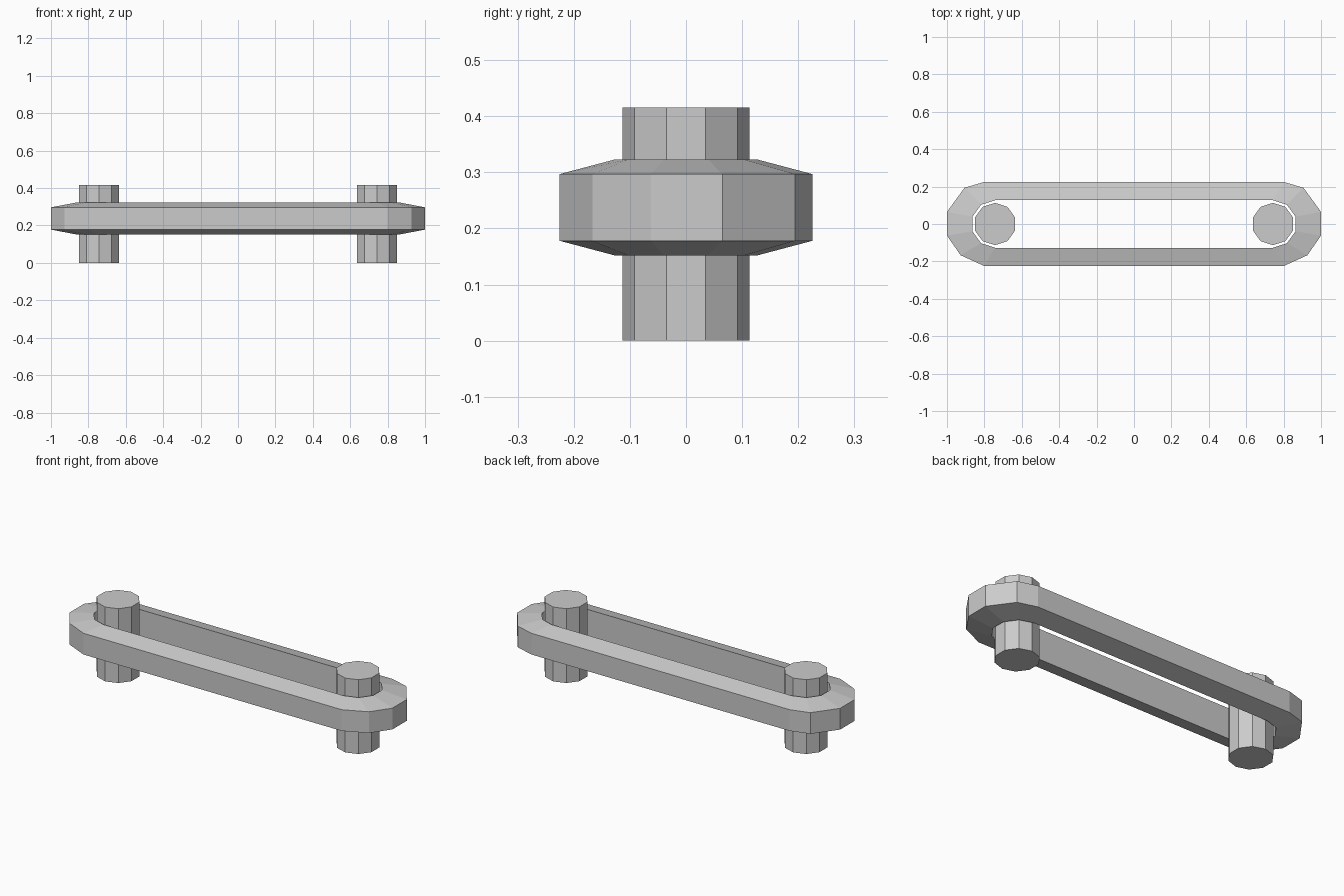
import bpy, bmesh
from math import pi, cos, sin

if "Cube" in bpy.data.objects:
    bpy.data.objects.remove(bpy.data.objects["Cube"])

PIN_X = 0.743


def make_object(name, bm):
    bmesh.ops.recalc_face_normals(bm, faces=bm.faces[:])
    mesh = bpy.data.meshes.new(name)
    bm.to_mesh(mesh)
    bm.free()
    obj = bpy.data.objects.new(name, mesh)
    bpy.context.collection.objects.link(obj)
    return obj


def mirrored(half):
    # close a left-end outline (top to bottom) with its right-end twin
    return half + [(-x, y) for x, y in reversed(half)]


# Pins: ten-sided posts with a corner facing front and back
for name, x in (("left_pin", -PIN_X), ("right_pin", PIN_X)):
    bm = bmesh.new()
    ring = [bm.verts.new((x + 0.113 * cos(pi / 2 + i * pi / 5),
                          0.113 * sin(pi / 2 + i * pi / 5), 0)) for i in range(10)]
    base = bm.faces.new(ring)
    top = bmesh.ops.extrude_face_region(bm, geom=[base], use_keep_orig=True)
    bmesh.ops.translate(bm, vec=(0, 0, 0.416),
                        verts=[g for g in top["geom"] if isinstance(g, bmesh.types.BMVert)])
    make_object(name, bm)

# Link band: inner and outer outlines, thicker along the inner edge
inner = mirrored([(-PIN_X + 0.127 * cos(pi / 2 + i * pi / 5),
                   0.127 * sin(pi / 2 + i * pi / 5)) for i in range(6)])
outer = mirrored([(-0.80, 0.225), (-0.906, 0.194), (-1.0, 0.065),
                  (-1.0, -0.062), (-0.927, -0.167), (-0.80, -0.225)])
bm = bmesh.new()
loops = [[bm.verts.new((x, y, z)) for x, y in outline]
         for outline, z in ((inner, 0.152), (outer, 0.178), (outer, 0.297), (inner, 0.323))]
n = len(inner)
for k in range(4):
    a, b = loops[k], loops[(k + 1) % 4]
    for i in range(n):
        j = (i + 1) % n
        bm.faces.new((a[i], a[j], b[j], b[i]))
make_object("link_band", bm)
